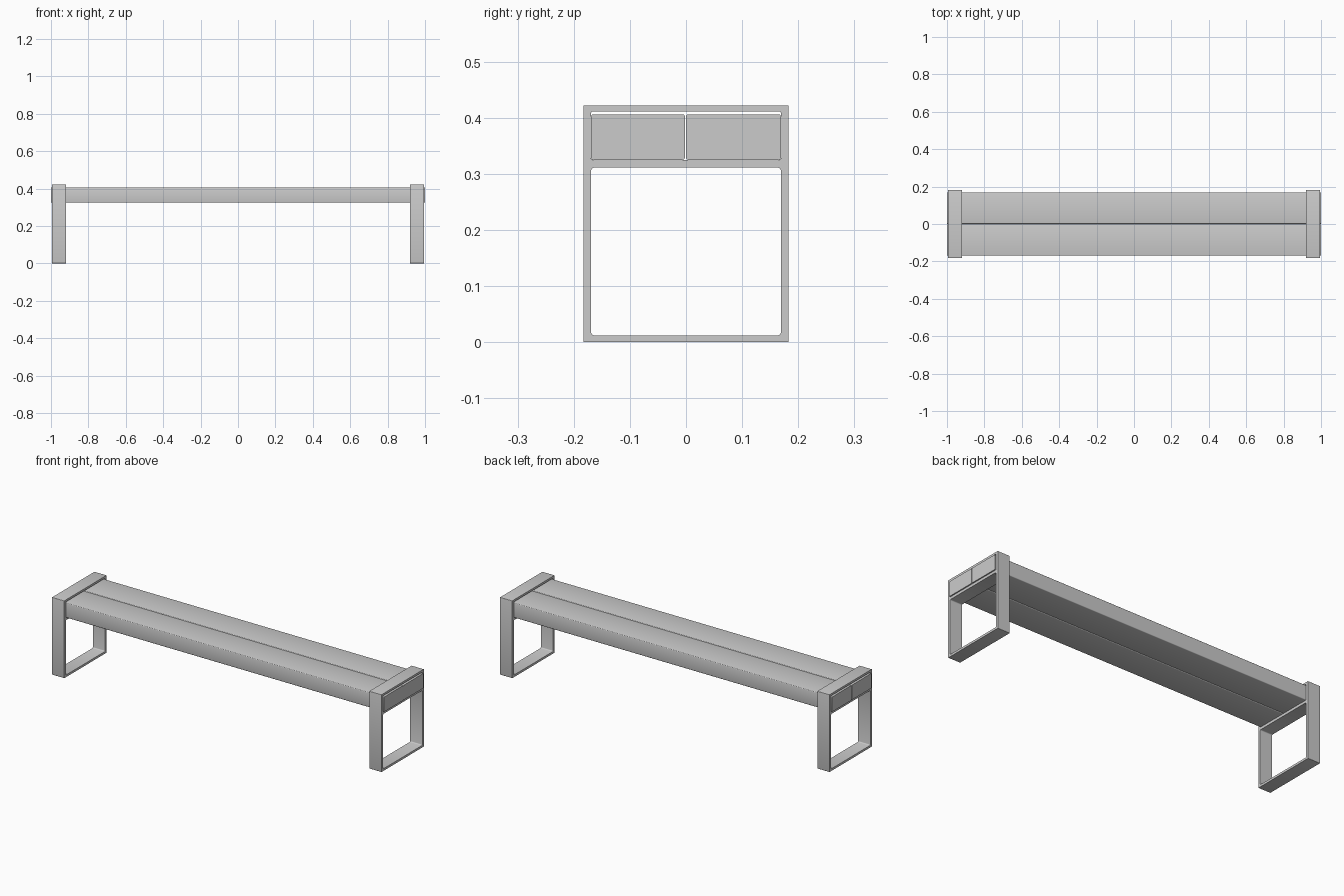
import bpy, math

if "Cube" in bpy.data.objects:
    bpy.data.objects.remove(bpy.data.objects["Cube"])


def rounded_rect(y0, y1, z0, z1, r, steps=3):
    """Corner-rounded rectangle outline, counter-clockwise."""
    pts = []
    corners = [(y1 - r, z1 - r), (y0 + r, z1 - r), (y0 + r, z0 + r), (y1 - r, z0 + r)]
    for i, (cy, cz) in enumerate(corners):
        for s in range(steps + 1):
            a = math.radians(90 * (i + s / steps))
            pts.append((cy + r * math.cos(a), cz + r * math.sin(a)))
    return pts


def extruded_profile(name, outlines, x, length):
    """Fill y-z outlines (inner ones become holes) and extrude along x."""
    cu = bpy.data.curves.new(name, 'CURVE')
    cu.dimensions = '2D'
    cu.fill_mode = 'BOTH'
    cu.extrude = length / 2
    for pts in outlines:
        sp = cu.splines.new('POLY')
        sp.points.add(len(pts) - 1)
        for p, (a, b) in zip(sp.points, pts):
            p.co = (a, b, 0, 1)
        sp.use_cyclic_u = True
    ob = bpy.data.objects.new(name, cu)
    ob.location.x = x
    ob.rotation_euler = (math.pi / 2, 0, math.pi / 2)
    bpy.context.collection.objects.link(ob)
    bpy.ops.object.select_all(action='DESELECT')
    ob.select_set(True)
    bpy.context.view_layer.objects.active = ob
    bpy.ops.object.convert(target='MESH')
    bpy.ops.object.shade_smooth_by_angle(angle=math.radians(35))
    return bpy.context.object


# leg frames: closed loop with a leg opening and a slot for the planks
frame = [
    rounded_rect(-0.183, 0.183, 0.0, 0.422, 0.002),
    rounded_rect(-0.169, 0.169, 0.012, 0.311, 0.005),
    rounded_rect(-0.169, 0.169, 0.325, 0.411, 0.002),
]
for side, x in (("left", -0.957), ("right", 0.957)):
    extruded_profile(side + "_leg_frame", frame, x, 0.073)

# two long seat planks passing through the frames
for side, y0, y1 in (("front", -0.169, -0.002), ("back", 0.0, 0.169)):
    plank = extruded_profile(side + "_seat_plank",
                             [rounded_rect(y0, y1, 0.325, 0.406, 0.004)], 0, 2.0)
